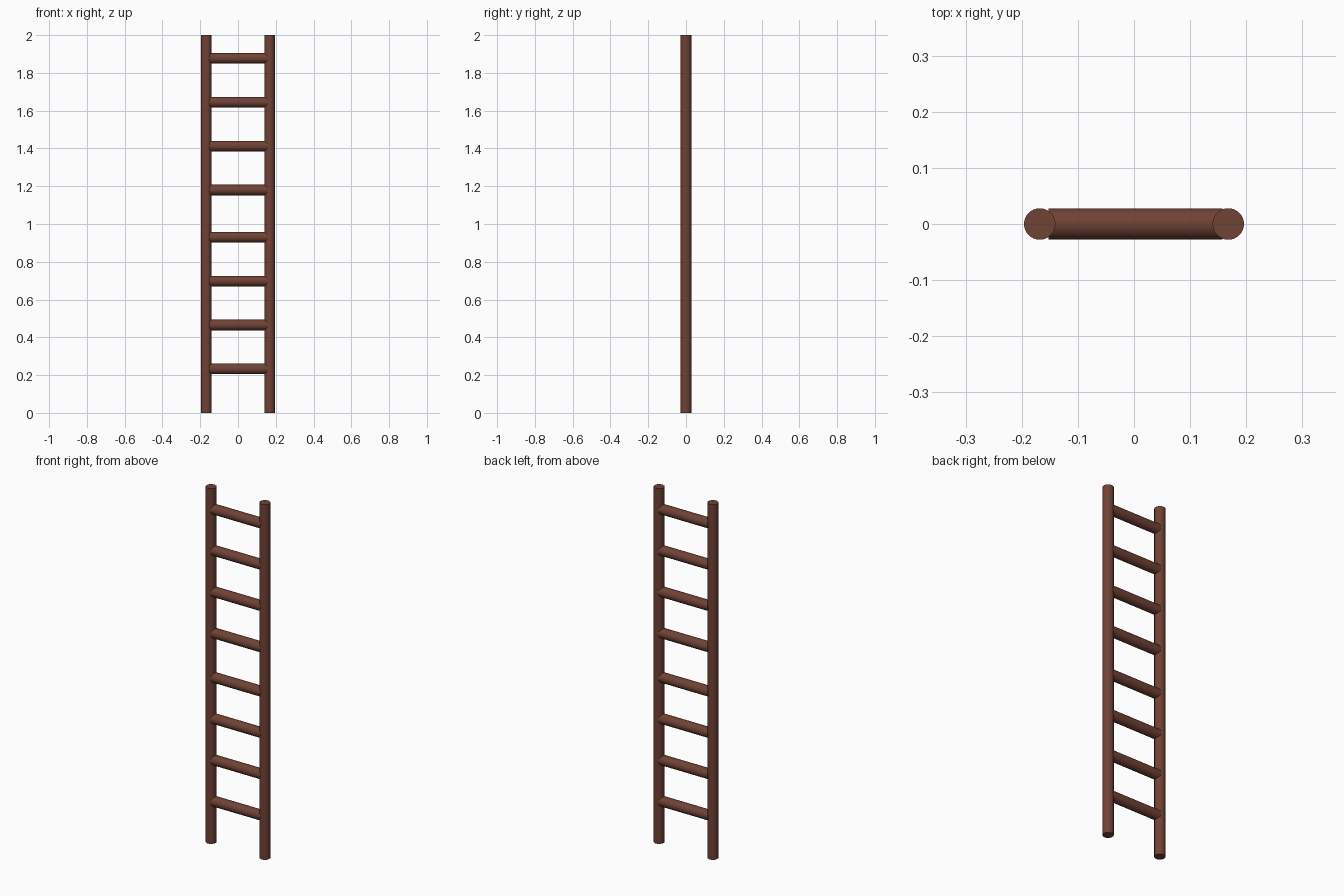
import bpy
import math

if "Cube" in bpy.data.objects:
    bpy.data.objects.remove(bpy.data.objects["Cube"])

# Single brown wood colour
wood = bpy.data.materials.new("brown wood")
wood.diffuse_color = (0.162, 0.054, 0.036, 1)
wood.use_nodes = True
wood.node_tree.nodes["Principled BSDF"].inputs["Base Color"].default_value = wood.diffuse_color

R = 0.028


def pole(name, length, location, rotation=(0, 0, 0)):
    bpy.ops.mesh.primitive_cylinder_add(vertices=32, radius=R, depth=length,
                                        location=location, rotation=rotation)
    ob = bpy.context.object
    ob.name = name
    ob.data.materials.append(wood)
    bpy.ops.object.shade_smooth_by_angle(angle=math.radians(40))
    return ob


# Upright side rails
for side, x in (("left", -0.168), ("right", 0.168)):
    pole(f"{side}_rail", 2.0, (x, 0, 1.0))

# Rungs: two groups of four with a slightly wider gap between them
for group, base in enumerate((0.233, 1.18)):
    for i in range(4):
        pole(f"rung_{group * 4 + i + 1}", 0.31, (0.003, 0, base + i * 0.2325),
             (0, math.pi / 2, 0))
